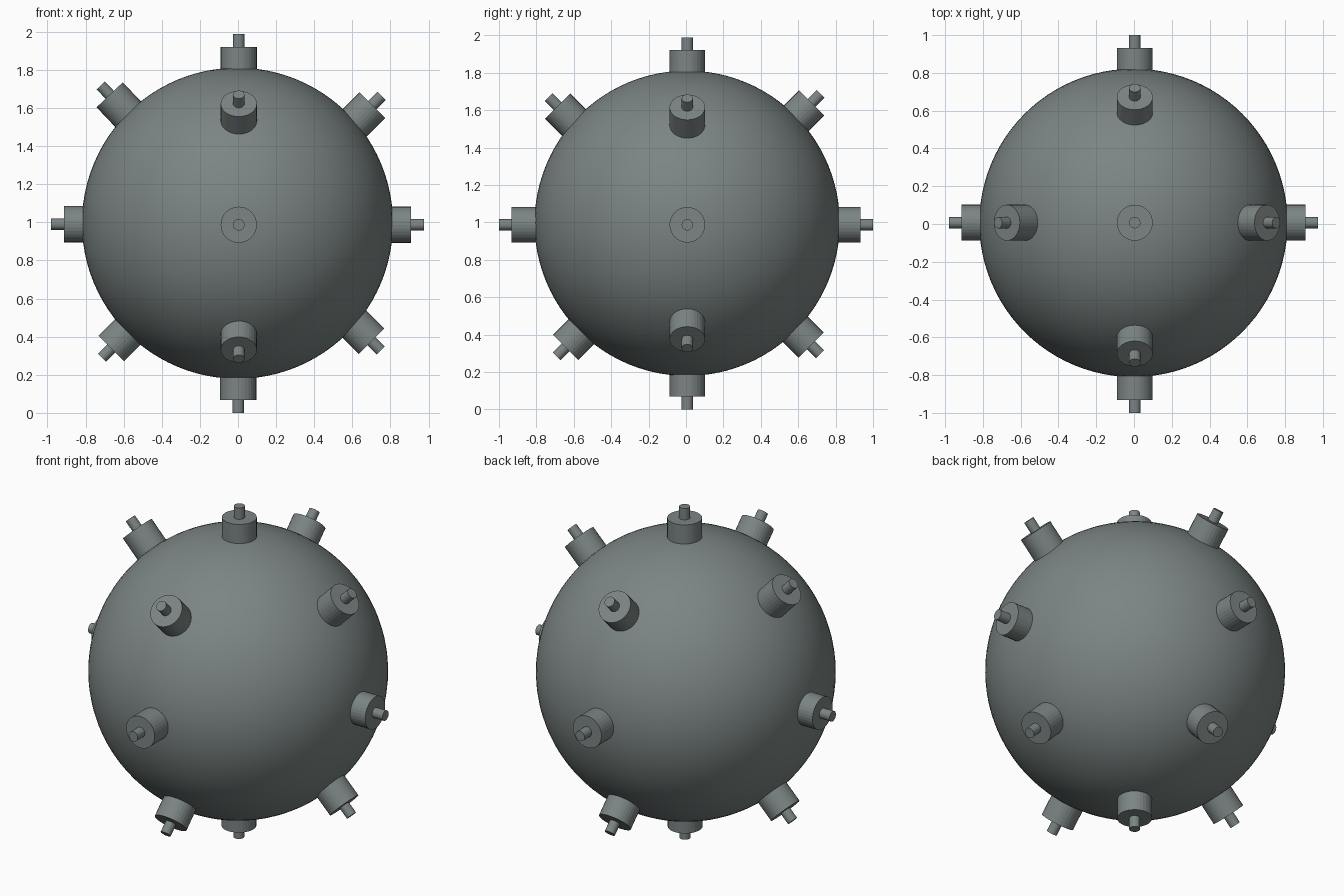
import bpy
from mathutils import Vector

if "Cube" in bpy.data.objects:
    bpy.data.objects.remove(bpy.data.objects["Cube"])

grey = bpy.data.materials.new("steel grey")
grey.diffuse_color = (0.2, 0.235, 0.23, 1)
grey.use_nodes = True
grey.node_tree.nodes["Principled BSDF"].inputs["Base Color"].default_value = grey.diffuse_color


def finish(name):
    ob = bpy.context.object
    ob.name = name
    ob.data.materials.append(grey)
    return ob


def rod(name, start, end, radius):
    axis = end - start
    bpy.ops.mesh.primitive_cylinder_add(
        vertices=32, radius=radius, depth=axis.length, location=(start + end) / 2,
        rotation=axis.to_track_quat('Z', 'Y').to_euler())
    return finish(name)


# Round body
bpy.ops.mesh.primitive_uv_sphere_add(segments=96, ring_count=48, radius=0.816,
                                     location=(-0.003, 0.006, 0.995))
finish("body")
bpy.ops.object.shade_smooth()

# Horns: name, tip position, outward direction
cx, cy, cz = 0.004, 0.007, 0.987
horns = [
    ("top", (cx, cy, 1.988), (0, 0, 1)),
    ("bottom", (cx - 0.003, cy, 0), (0, 0, -1)),
    ("left", (-0.98, cy, 0.99), (-1, 0, 0)),
    ("right", (0.975, cy, cz), (1, 0, 0)),
    ("front", (cx, -1, cz), (0, -1, 0)),
    ("back", (cx, 1, cz), (0, 1, 0)),
    ("upper_left", (-0.72, cy, 1.718), (-0.95, 0, 1)),
    ("upper_right", (0.753, cy, 1.663), (1, 0, 1)),
    ("lower_left", (-0.713, cy, 0.29), (-1, 0, -1)),
    ("lower_right", (0.749, cy, 0.327), (1, 0, -1)),
    ("upper_front", (cx, -0.735, 1.67), (0, -1, 1)),
    ("upper_back", (cx, 0.72, 1.687), (0, 1, 1)),
    ("lower_front", (cx, -0.692, 0.283), (0, -1, -1)),
    ("lower_back", (cx, 0.717, 0.295), (0, 1, -1)),
]
for name, tip, direction in horns:
    tip, d = Vector(tip), Vector(direction).normalized()
    cap = tip - d * 0.068
    rod(name + "_horn_base", cap - d * 0.2, cap, 0.095)
    rod(name + "_horn_pin", cap - d * 0.05, tip, 0.03)
